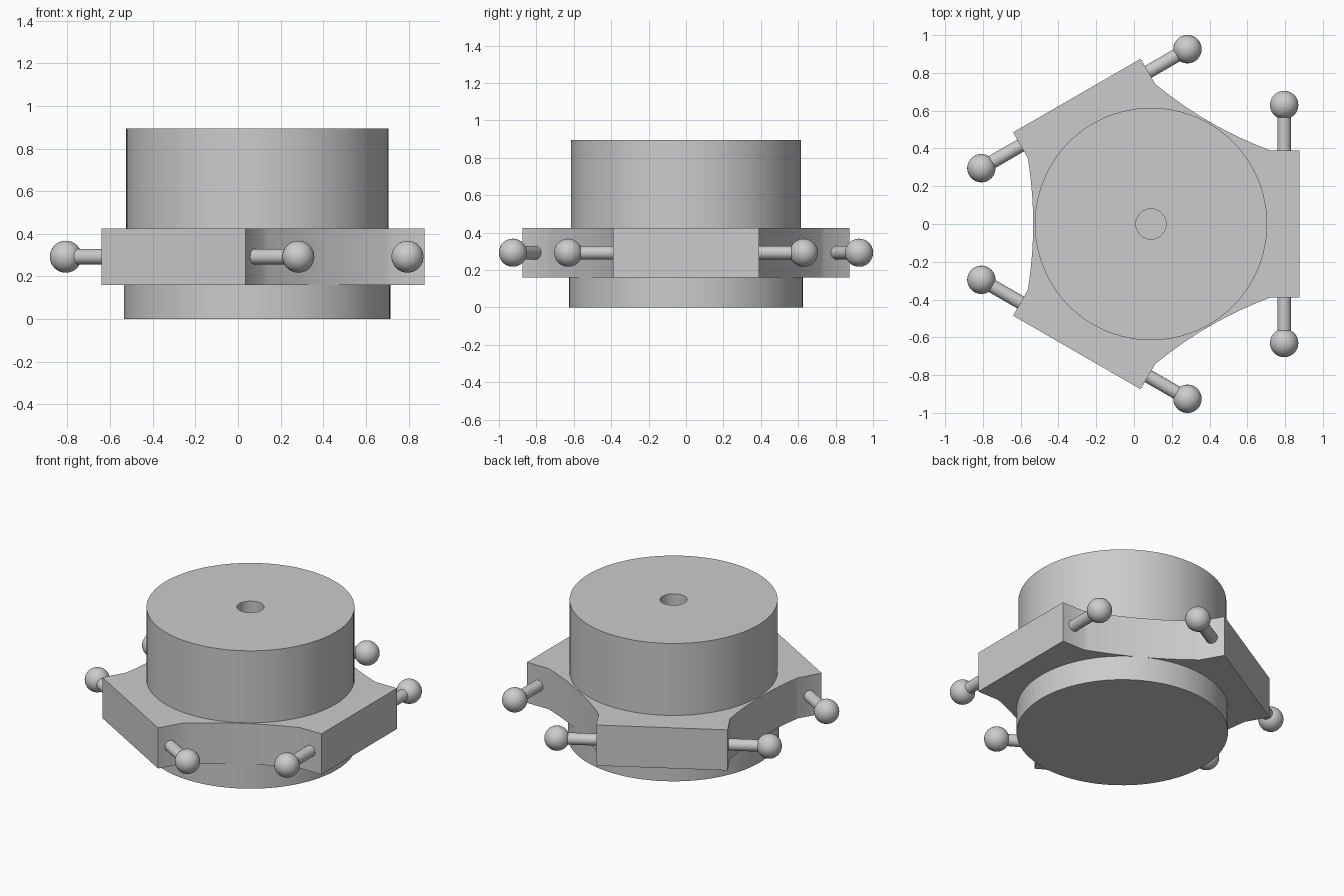
import bpy, bmesh
from math import pi, sin, cos
from mathutils import Matrix, Vector

cube = bpy.data.objects.get("Cube")
if cube:
    bpy.data.objects.remove(cube)

CENTER = Vector((0.09, 0, 0))
PLATE_BOTTOM, PLATE_TOP = 0.16, 0.425
PIN_Z = (PLATE_BOTTOM + PLATE_TOP) / 2

grey = bpy.data.materials.new("plain_grey")
grey.use_nodes = True
colour = (0.6, 0.6, 0.6, 1)
grey.diffuse_color = colour
grey.node_tree.nodes["Principled BSDF"].inputs["Base Color"].default_value = colour


def finish(name, bm):
    """Turn a bmesh into a shaded object standing on the common axis."""
    bmesh.ops.remove_doubles(bm, verts=bm.verts, dist=1e-5)
    bmesh.ops.recalc_face_normals(bm, faces=bm.faces)
    mesh = bpy.data.meshes.new(name)
    bm.to_mesh(mesh)
    bm.free()
    mesh.materials.append(grey)
    obj = bpy.data.objects.new(name, mesh)
    obj.location = CENTER
    bpy.context.collection.objects.link(obj)
    bpy.ops.object.select_all(action='DESELECT')
    obj.select_set(True)
    bpy.context.view_layer.objects.active = obj
    bpy.ops.object.shade_smooth_by_angle(angle=pi / 6)
    return obj


def lathe(name, profile, steps=96):
    """Spin a (radius, height) profile around the vertical axis."""
    bm = bmesh.new()
    verts = [bm.verts.new((r, 0, z)) for r, z in profile]
    edges = [bm.edges.new(pair) for pair in zip(verts, verts[1:])]
    bmesh.ops.spin(bm, geom=verts + edges, cent=(0, 0, 0), axis=(0, 0, 1),
                   angle=2 * pi, steps=steps)
    return finish(name, bm)


# Round foot and the drum with a blind bore in its top
lathe("base_disc", [(0, 0), (0.625, 0), (0.625, 0.16), (0, 0.16)])
lathe("drum", [(0, PLATE_TOP), (0.08, PLATE_TOP), (0.08, 0.895),
               (0.615, 0.895), (0.615, PLATE_TOP - 0.02), (0, PLATE_TOP - 0.02)])

# Three-armed plate: flat arm ends joined by shallow concave arcs
ARM_REACH, ARM_NECK, ARM_HALF = 0.785, 0.63, 0.39
WAIST, ARC_STEPS = 0.624, 24
outline = []
for arm in range(3):
    turn = Matrix.Rotation(arm * 2 * pi / 3, 3, 'Z')
    outline += [turn @ Vector((ARM_REACH, s * ARM_HALF, 0)) for s in (-1, 1)]
    # Arc drawn about the direction halfway to the next arm
    start = Matrix.Rotation(-pi / 3, 3, 'Z') @ Vector((ARM_NECK, ARM_HALF, 0))
    sag, half = start.x - WAIST, abs(start.y)
    radius = (half ** 2 + sag ** 2) / (2 * sag)
    span = math_span = 2 * Vector((radius - sag, half)).angle(Vector((1, 0)))
    to_gap = turn @ Matrix.Rotation(pi / 3, 3, 'Z')
    for i in range(ARC_STEPS + 1):
        a = span * (i / ARC_STEPS - 0.5)
        outline.append(to_gap @ Vector((WAIST + radius * (1 - cos(a)), radius * sin(a), 0)))

bm = bmesh.new()
face = bm.faces.new([bm.verts.new((p.x, p.y, PLATE_BOTTOM)) for p in outline])
top = bmesh.ops.extrude_face_region(bm, geom=[face], use_keep_orig=True)["geom"]
bmesh.ops.translate(bm, verts=[g for g in top if isinstance(g, bmesh.types.BMVert)],
                    vec=(0, 0, PLATE_TOP - PLATE_BOTTOM))
finish("three_arm_plate", bm)

# A pin and ball on both sides of each arm
PIN_X, PIN_START, BALL_Y = 0.705, 0.33, 0.63
for arm in range(3):
    turn = Matrix.Rotation(arm * 2 * pi / 3, 4, 'Z')
    for side, label in ((-1, "right"), (1, "left")):
        bm = bmesh.new()
        middle = Vector((PIN_X, side * (PIN_START + BALL_Y) / 2, PIN_Z))
        bmesh.ops.create_cone(bm, cap_ends=True, segments=32, radius1=0.036, radius2=0.036,
                              depth=BALL_Y - PIN_START,
                              matrix=turn @ Matrix.Translation(middle) @ Matrix.Rotation(pi / 2, 4, 'X'))
        finish(f"pin_{arm + 1}_{label}", bm)
        bm = bmesh.new()
        bmesh.ops.create_uvsphere(bm, u_segments=40, v_segments=24, radius=0.075,
                                  matrix=turn @ Matrix.Translation((PIN_X, side * BALL_Y, PIN_Z)))
        finish(f"ball_{arm + 1}_{label}", bm)
